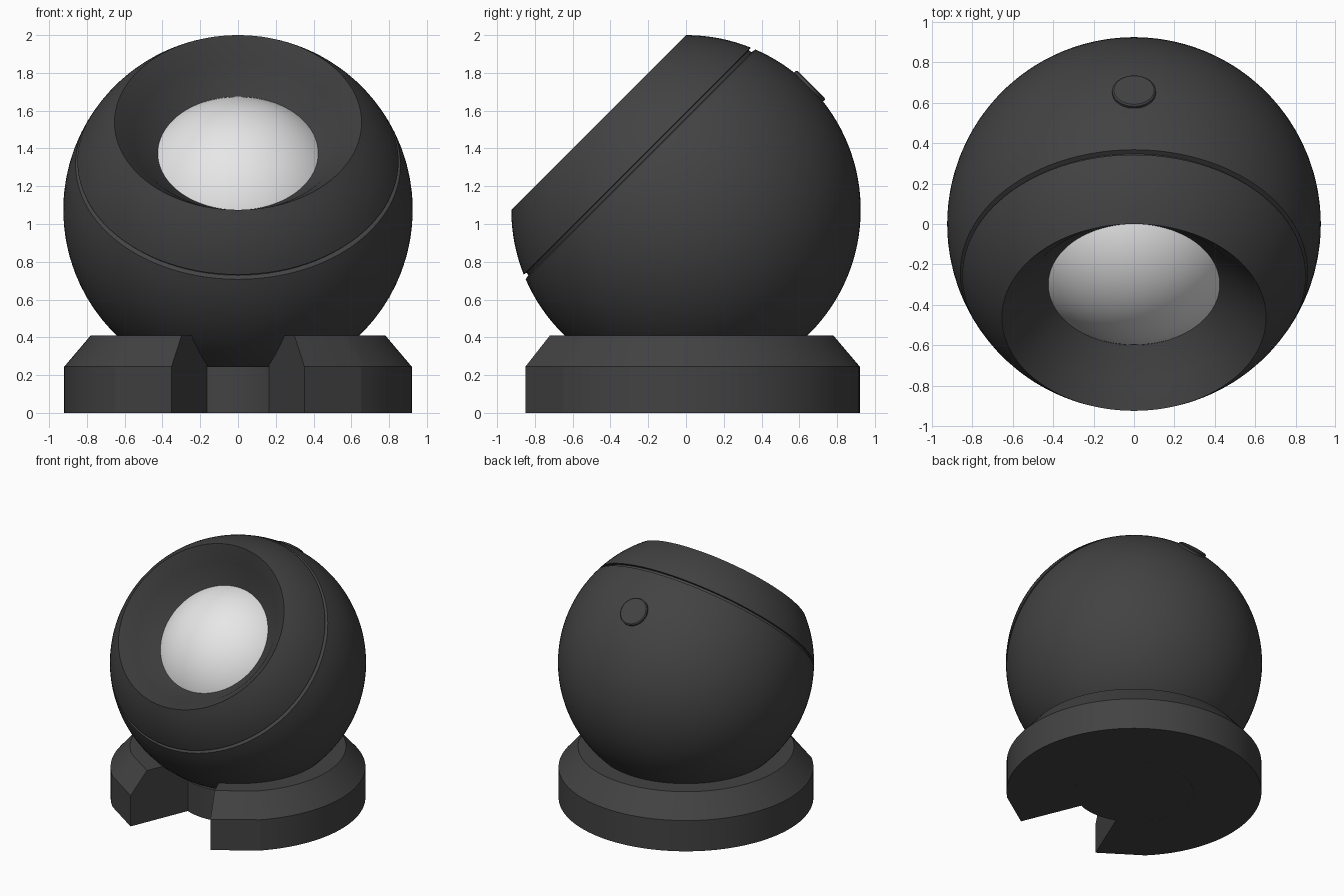
import bpy, bmesh, math
from mathutils import Matrix, Vector

if "Cube" in bpy.data.objects:
    bpy.data.objects.remove(bpy.data.objects["Cube"])

R, CZ = 0.925, 1.075          # ball radius and centre height


def material(name, v):
    m = bpy.data.materials.new(name)
    m.diffuse_color = (v, v, v, 1)
    m.use_nodes = True
    m.node_tree.nodes["Principled BSDF"].inputs["Base Color"].default_value = m.diffuse_color
    return m


DARK = material("charcoal", 0.055)
LIGHT = material("light grey", 0.8)


def finish(name, bm, mat, matrix=None, sharp=10):
    bmesh.ops.remove_doubles(bm, verts=bm.verts, dist=1e-5)
    bmesh.ops.recalc_face_normals(bm, faces=bm.faces)
    if matrix:
        bmesh.ops.transform(bm, matrix=matrix, verts=bm.verts)
    for f in bm.faces:
        f.smooth = True
    for e in bm.edges:
        e.smooth = e.is_boundary or e.calc_face_angle(0) < math.radians(sharp)
    me = bpy.data.meshes.new(name)
    bm.to_mesh(me)
    bm.free()
    me.materials.append(mat)
    ob = bpy.data.objects.new(name, me)
    bpy.context.collection.objects.link(ob)
    return ob


def sweep(profile, angles, closed):
    """Revolve (radius, z) points; angle 0 is the front (-y)."""
    bm = bmesh.new()
    cols = [[bm.verts.new((r * math.sin(a), -r * math.cos(a), z)) for r, z in profile]
            for a in angles]
    pairs = list(zip(cols, cols[1:])) + ([(cols[-1], cols[0])] if closed else [])
    for c, d in pairs:
        for i in range(len(profile) - 1):
            bm.faces.new((c[i], d[i], d[i + 1], c[i + 1]))
    if not closed:            # cap both ends
        bm.faces.new(cols[0])
        bm.faces.new(cols[-1])
    return bm


def lathe(name, profile, mat, matrix=None, segs=96):
    angles = [2 * math.pi * i / segs for i in range(segs)]
    return finish(name, sweep(profile, angles, True), mat, matrix)


def arc(radius, z0, z1, n):
    """Arc of a sphere from height z0 to z1."""
    a0, a1 = math.asin(z0 / radius), math.asin(z1 / radius)
    return [(radius * math.cos(a0 + (a1 - a0) * i / n),
             radius * math.sin(a0 + (a1 - a0) * i / n)) for i in range(n + 1)]


def tilt(deg):
    return Matrix.Translation((0, 0, CZ)) @ Matrix.Rotation(math.radians(deg), 4, 'X')


# Ball housing: sphere, seam groove, front ring and conical recess
c = R / math.sqrt(2)
body = arc(R, -R, 0.34, 40) + [(0.835, 0.345), (0.832, 0.362)]
body += arc(R, 0.365, c, 8)
body += [(0.55, 0.546), (0.538, 0.53), (0.41, 0.41)]
lathe("ball_housing", body, DARK, tilt(45))

# Inner lens ball, showing through the opening
lathe("lens_ball", arc(0.6, 0.41, 0.6, 16), LIGHT, tilt(45))

# Round button on the upper back
lathe("back_button", [(0, 0.88), (0.108, 0.88), (0.108, 0.932), (0.1, 0.938), (0, 0.938)],
      DARK, tilt(-45), 48)

# Base ring with a 45 degree notch at the front; flat-faced prongs beside it
n = 88
angles = [22.5] + [45 + 270 * i / n for i in range(n + 1)] + [337.5]
ring = [(0.43, 0), (0.92, 0), (0.92, 0.245), (0.78, 0.41), (0.43, 0.41)]
finish("base_ring", sweep(ring, [math.radians(a) for a in angles], False), DARK)

# Core of the base, seen at the back of the notch
lathe("base_core", [(0, 0), (0.43, 0), (0.43, 0.245), (0, 0.245)], DARK, None, 64)
